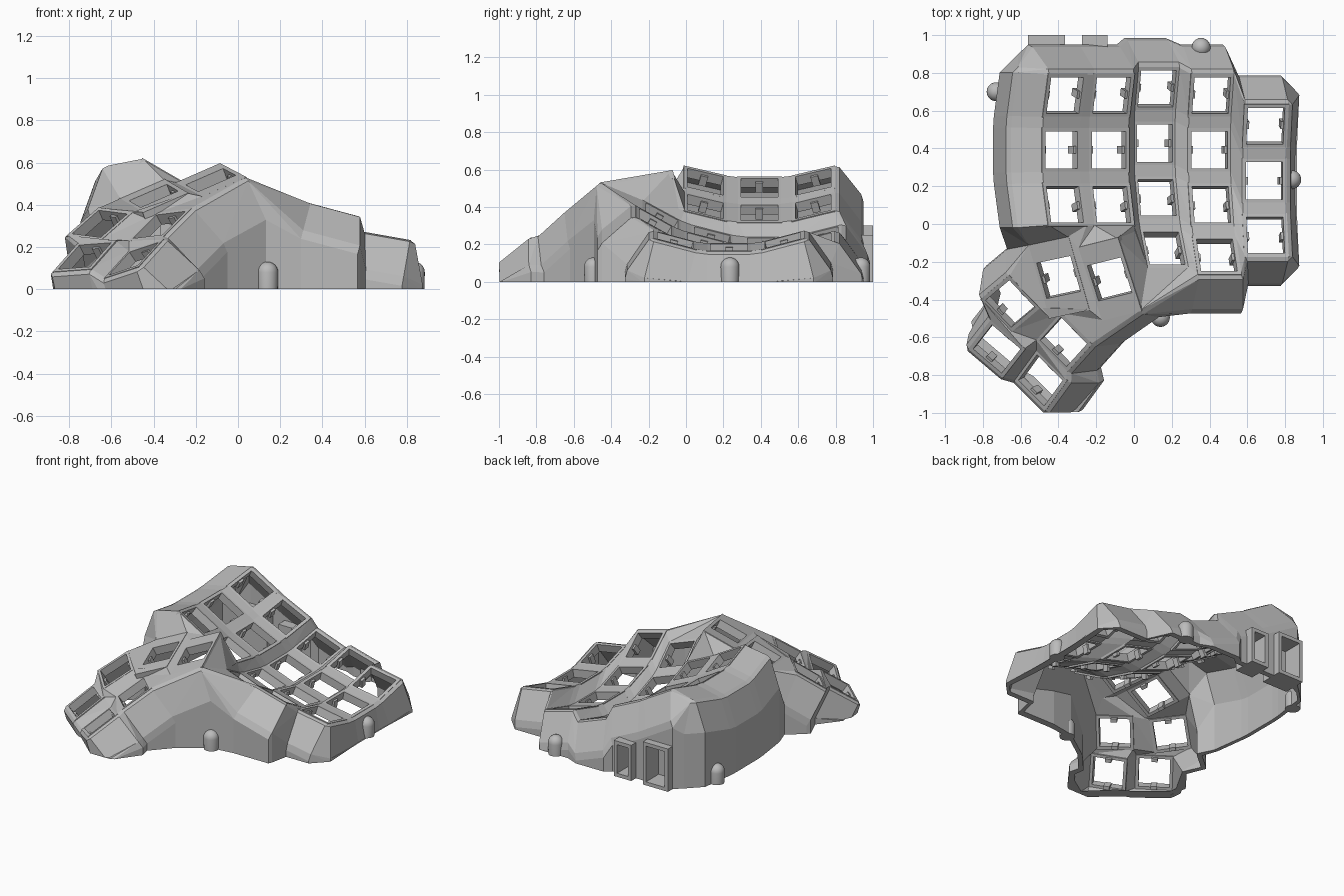
import bpy, bmesh
from math import radians
from mathutils import Matrix, Vector

if "Cube" in bpy.data.objects:
    bpy.data.objects.remove(bpy.data.objects["Cube"])

grey = bpy.data.materials.new("plain_grey")
grey.use_nodes = True
grey.diffuse_color = (0.5, 0.5, 0.5, 1)
grey.node_tree.nodes["Principled BSDF"].inputs["Base Color"].default_value = (0.5, 0.5, 0.5, 1)

HALF, HOLE, THICK = 0.12, 0.099, 0.028      # plate half width, opening half width, half depth
LONG = 0.207                                # half length of the two tall thumb plates
POST, WEB_LOW = 0.115, -0.02                # web corner position and underside
WALL, OUT, DROP = 0.027, 0.069, -0.205      # wall thickness, flare and drop
PORTS = [(-0.56, -0.365, 0.30), (-0.275, -0.14, 0.25)]   # x from, x to, top
PORT_RIM = 0.025


# Helpers: convex pieces gathered into one mesh per part
def hull_mesh(points):
    bm = bmesh.new()
    for p in points:
        bm.verts.new(p)
    bmesh.ops.remove_doubles(bm, verts=bm.verts, dist=0.0005)
    res = bmesh.ops.convex_hull(bm, input=bm.verts)
    junk = {g for g in res["geom_interior"] + res["geom_unused"] if isinstance(g, bmesh.types.BMVert)}
    bmesh.ops.delete(bm, geom=list(junk), context="VERTS")
    return bm


def clip(points, co, normal):
    """Keep the part of a convex piece on the side the normal points to."""
    if len(points) < 4:
        return []
    bm = hull_mesh(points)
    bmesh.ops.bisect_plane(bm, geom=bm.verts[:] + bm.edges[:] + bm.faces[:],
                           plane_co=co, plane_no=normal, clear_inner=True)
    kept = [v.co.copy() for v in bm.verts]
    bm.free()
    return kept


def add_hull(target, points):
    points = clip(points, (0, 0, 0), (0, 0, 1))
    if len(points) < 4:
        return
    bm = hull_mesh(points)
    bmesh.ops.dissolve_limit(bm, angle_limit=0.01, verts=bm.verts, edges=bm.edges)
    bmesh.ops.recalc_face_normals(bm, faces=bm.faces)
    mesh = bpy.data.meshes.new("piece")
    bm.to_mesh(mesh)
    target.from_mesh(mesh)
    bpy.data.meshes.remove(mesh)
    bm.free()


def add_box(target, lo, hi, m=Matrix()):
    add_hull(target, [m @ Vector((x, y, z)) for x in (lo[0], hi[0])
                      for y in (lo[1], hi[1]) for z in (lo[2], hi[2])])


def finish(bm, name):
    mesh = bpy.data.meshes.new(name)
    bm.to_mesh(mesh)
    bm.free()
    obj = bpy.data.objects.new(name, mesh)
    bpy.context.collection.objects.link(obj)
    mesh.materials.append(grey)
    return obj


# Key positions: bowl of five staggered columns, then the thumb cluster
def rot(angle, axis):
    return Matrix.Rotation(radians(angle), 4, axis)


columns = [(-0.398, 0.392, 0.478), (-0.145, 0.392, 0.343), (0.10, 0.428, 0.175),
           (0.393, 0.392, 0.148), (0.685, 0.23, 0.158)]
RADIUS = 1.14
keys = {}
for c, centre in enumerate(columns):
    for r in range(4 if c in (2, 3) else 3):
        keys[c, r] = (Matrix.Translation(centre) @ rot(30 - 5 * c, "Y")
                      @ Matrix.Translation((0, 0, RADIUS)) @ rot(15 * (1 - r), "X")
                      @ Matrix.Translation((0, 0, -RADIUS)))
thumbs = {"inner": ((-0.12, -0.285, 0.492), (10, -23, 14)),
          "second": ((-0.39, -0.275, 0.417), (10, -23, 12)),
          "far_back": ((-0.645, -0.41, 0.287), (6, -34, 40)),
          "far_left": ((-0.715, -0.65, 0.135), (-4, -35, 52)),
          "near_front": ((-0.36, -0.615, 0.282), (-6, -34, 48)),
          "far_front": ((-0.48, -0.82, 0.122), (-16, -33, 54))}
for name, (pos, (rx, ry, rz)) in thumbs.items():
    keys[name] = Matrix.Translation(pos) @ rot(rz, "Z") @ rot(ry, "Y") @ rot(rx, "X")
tall = ("inner", "second")

# Key plates: square frames with a small clip on each side
plates = bmesh.new()
for key, m in keys.items():
    for s in (-1, 1):
        a, b = sorted((s * HOLE, s * HALF))
        add_box(plates, (a, -HALF, -THICK), (b, HALF, THICK), m)
        add_box(plates, (-HALF, a, -THICK), (HALF, b, THICK), m)
        a, b = sorted((s * (HOLE - 0.014), s * (HOLE + 0.01)))
        add_box(plates, (a, -0.02, -0.05), (b, 0.02, 0.01), m)
        if key in tall:
            a, b = sorted((s * HALF, s * LONG))
            add_box(plates, (-HALF, a, WEB_LOW), (HALF, b, THICK), m)
finish(plates, "key_plates")

# Anchors: a plate corner, or a point beside the left column
SIDE = {"l": -1, "r": 1, "b": -1, "t": 1}


def at(key, corner):
    return keys[key], SIDE[corner[1]] * POST, SIDE[corner[0]] * (LONG - 0.005 if key in tall else POST)


def left(row, end):
    p = keys[0, row] @ Vector((-HALF, end * HALF, 0)) - Vector((0.148, 0, 0.041))
    return Matrix.Translation(p), 0, 0


def post(anchor, off=(0, 0, 0)):
    m, x, y = anchor
    return [m @ Vector((x + off[0], y + off[1], z + off[2])) for z in (THICK, WEB_LOW)]


def flare(anchor, dx, dy, step):
    reach, drop = ((WALL, -0.014), (OUT, DROP), (OUT + WALL, DROP))[step]
    return post(anchor, (dx * reach, dy * reach, drop))


# Webs between the plates
webs = bmesh.new()


def strip(*anchors):
    for i in range(len(anchors) - 2):
        add_hull(webs, [p for a in anchors[i:i + 3] for p in post(a)])


def strip_of(text, names):
    strip(*[at(names[w.split(".")[0]], w.split(".")[1]) for w in text.split()])


for c in range(5):
    for r in range(3):
        if c < 4:
            strip(at((c + 1, r), "tl"), at((c, r), "tr"), at((c + 1, r), "bl"), at((c, r), "br"))
        if r < 2:
            strip(at((c, r), "bl"), at((c, r), "br"), at((c, r + 1), "tl"), at((c, r + 1), "tr"))
        if r < 2 and c < 4:
            strip(at((c, r), "br"), at((c, r + 1), "tr"), at((c + 1, r), "bl"), at((c + 1, r + 1), "tl"))

short = {"I": "inner", "S": "second", "B": "far_back", "L": "far_left", "N": "near_front", "F": "far_front",
         "c0": (0, 2), "c1": (1, 2), "c2": (2, 2), "c3": (3, 2), "c4": (4, 2), "d2": (2, 3), "d3": (3, 3)}
for line in ("S.tr S.br I.tl I.bl", "F.tr F.br N.tl N.bl", "L.tr L.br B.tl B.bl",
             "F.tl L.bl F.tr L.br N.tl B.bl N.tr B.br",
             "S.tl B.tr S.bl B.br S.br N.tr I.bl N.br I.br",
             "S.tl c0.bl S.tr c0.br I.tl c1.bl I.tr c1.br d2.tl d2.bl I.tr d2.bl I.br d2.br d3.bl "
             "d2.tr d3.tl c3.bl d3.tr c3.br c4.bl",
             "c1.br d2.tl c2.bl d2.tr c2.br c3.bl", "d3.tr d3.br c4.bl", "c0.br c1.bl I.tl"):
    strip_of(line, short)
for r in range(3):
    add_hull(webs, post(at((0, r), "tl")) + post(at((0, r), "bl")) + post(left(r, 1)) + post(left(r, -1)))
    if r:
        add_hull(webs, post(at((0, r - 1), "bl")) + post(at((0, r), "tl")) + post(left(r - 1, -1)) + post(left(r, 1)))
finish(webs, "plate_webs")

# Outer walls, flared from the plates and dropped to the floor
walls = bmesh.new()


def drop_wall(points):
    points = points + [Vector((p.x, p.y, 0)) for p in points]
    if min(p.y for p in points) < 0.7:
        add_hull(walls, points)
        return
    rest = points                           # leave openings for the ports
    for x0, x1, top in PORTS:
        add_hull(walls, clip(rest, (x0, 0, 0), (-1, 0, 0)))
        middle = clip(clip(rest, (x0, 0, 0), (1, 0, 0)), (x1, 0, 0), (-1, 0, 0))
        add_hull(walls, clip(middle, (0, 0, top), (0, 0, 1)))
        rest = clip(rest, (x1, 0, 0), (1, 0, 0))
    add_hull(walls, rest)


def brace(a, dxa, dya, b, dxb, dyb):
    low = [p for s in (1, 2) for p in flare(a, dxa, dya, s) + flare(b, dxb, dyb, s)]
    add_hull(walls, post(a) + post(b) + flare(a, dxa, dya, 0) + flare(b, dxb, dyb, 0) + low)
    drop_wall(low)


def run(*stops):
    for s, e in zip(stops, stops[1:]):
        brace(*s, *e)


loop = [(left(r, e), -1, 0) for r in (2, 1, 0) for e in (-1, 1)] + [(left(0, 1), 0, 1)]
loop += [(at((c, 0), k), 0, 1) for c in range(5) for k in ("tl", "tr")]
loop += [(at((4, r), k), 1, 0) for r in range(3) for k in ("tr", "br")]
loop += [(at((4, 2), "br"), 0, -1), (at((4, 2), "bl"), 0.5, -1), (at((3, 3), "br"), 0.5, -1),
         (at((3, 3), "bl"), 0, -1)]
for name, corner, dx, dy in (("inner", "br", 0, -1), ("near_front", "br", 0, -1), ("near_front", "bl", 0, -1),
                             ("far_front", "br", 0, -1), ("far_front", "bl", 0, -1), ("far_front", "bl", -1, 0),
                             ("far_front", "tl", -1, 0), ("far_left", "bl", -1, 0), ("far_left", "tl", -1, 0),
                             ("far_left", "tl", 0, 1), ("far_left", "tr", 0, 1), ("far_back", "tl", 0, 1),
                             ("far_back", "tr", -0.3, 1)):
    loop.append((at(name, corner), dx, dy))
run(*loop)

# Join between the left wall and the thumb cluster
side, back, tip = left(2, -1), at("far_back", "tr"), post(at("second", "tl"))
side_low = flare(side, -1, 0, 1) + flare(side, -1, 0, 2)
back_low = flare(back, -0.3, 1, 1) + flare(back, -0.3, 1, 2)
drop_wall(side_low + back_low)
add_hull(walls, side_low + back_low + tip)
add_hull(walls, post(side) + flare(side, -1, 0, 0) + side_low + tip)
add_hull(walls, post(side) + flare(side, -1, 0, 0) + post(at((0, 2), "bl")) + tip)
add_hull(walls, post(back) + flare(back, -0.3, 1, 0) + back_low + tip)
finish(walls, "outer_walls")

# Port frames in the back wall, closed on the inside
ports = bmesh.new()
for x0, x1, top in PORTS:
    for a, b in ((x0, x0 + PORT_RIM), (x1 - PORT_RIM, x1)):
        add_box(ports, (a, 0.86, 0), (b, 1, top))
    for a, b in ((0, PORT_RIM), (top - PORT_RIM, top)):
        add_box(ports, (x0, 0.86, a), (x1, 1, b))
    add_box(ports, (x0, 0.84, 0), (x1, 0.86, top))
finish(ports, "port_frames")

# Round-topped screw posts
for i, (x, y) in enumerate([(-0.73, 0.70), (0.355, 0.935), (0.835, 0.235), (0.14, -0.495)]):
    bm = bmesh.new()
    bmesh.ops.create_uvsphere(bm, u_segments=24, v_segments=12, radius=0.05)
    for v in bm.verts:
        v.co = (v.co.x + x, v.co.y + y, v.co.z + 0.08 if v.co.z > -0.001 else 0)
    post_obj = finish(bm, f"screw_post_{i + 1}")
    bpy.context.view_layer.objects.active = post_obj
    post_obj.select_set(True)
    bpy.ops.object.shade_smooth_by_angle(angle=radians(40))
    post_obj.select_set(False)
